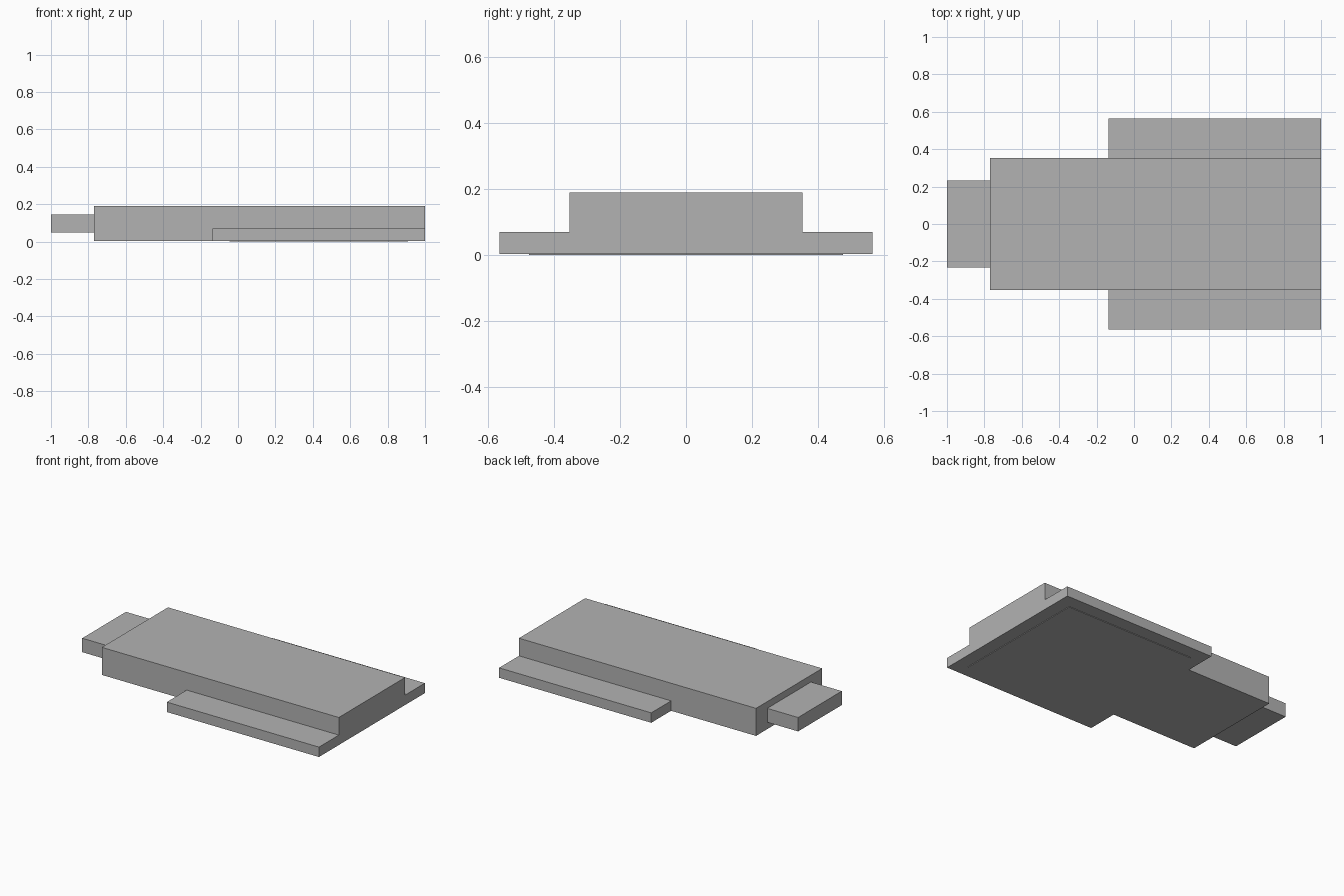
import bpy
import bmesh

cube = bpy.data.objects.get("Cube")
if cube:
    bpy.data.objects.remove(cube, do_unlink=True)

grey = bpy.data.materials.new("plain_grey")
grey.use_nodes = True
colour = (0.45, 0.45, 0.45, 1)
grey.diffuse_color = colour
grey.node_tree.nodes["Principled BSDF"].inputs["Base Color"].default_value = colour


def box(name, x, y, z):
    """Axis-aligned block spanning the given (low, high) ranges."""
    bm = bmesh.new()
    bmesh.ops.create_cube(bm, size=1)
    for v in bm.verts:
        for i, (low, high) in enumerate((x, y, z)):
            v.co[i] = high if v.co[i] > 0 else low
    mesh = bpy.data.meshes.new(name)
    bm.to_mesh(mesh)
    bm.free()
    mesh.materials.append(grey)
    obj = bpy.data.objects.new(name, mesh)
    bpy.context.collection.objects.link(obj)
    return obj


BASE = 0.004        # underside of the housing, above the thin foot pad
HALF_BODY = 0.353
HALF_FLANGE = 0.565
FLANGE_X = (-0.136, 1.0)

# Main housing and the narrow tab at its end
box("housing", (-0.77, 1.0), (-HALF_BODY, HALF_BODY), (BASE, 0.19))
box("end_tab", (-1.0, -0.77), (-0.233, 0.233), (0.05, 0.144))

# Low flanges along both sides
for side, name in ((1, "back_flange"), (-1, "front_flange")):
    y = sorted((side * HALF_BODY, side * HALF_FLANGE))
    box(name, FLANGE_X, y, (BASE, 0.071))

# Thin square pad underneath, inset evenly from the flange outline
inset = 0.09
box("foot_pad", (FLANGE_X[0] + inset, FLANGE_X[1] - inset),
    (inset - HALF_FLANGE, HALF_FLANGE - inset), (0, BASE))
